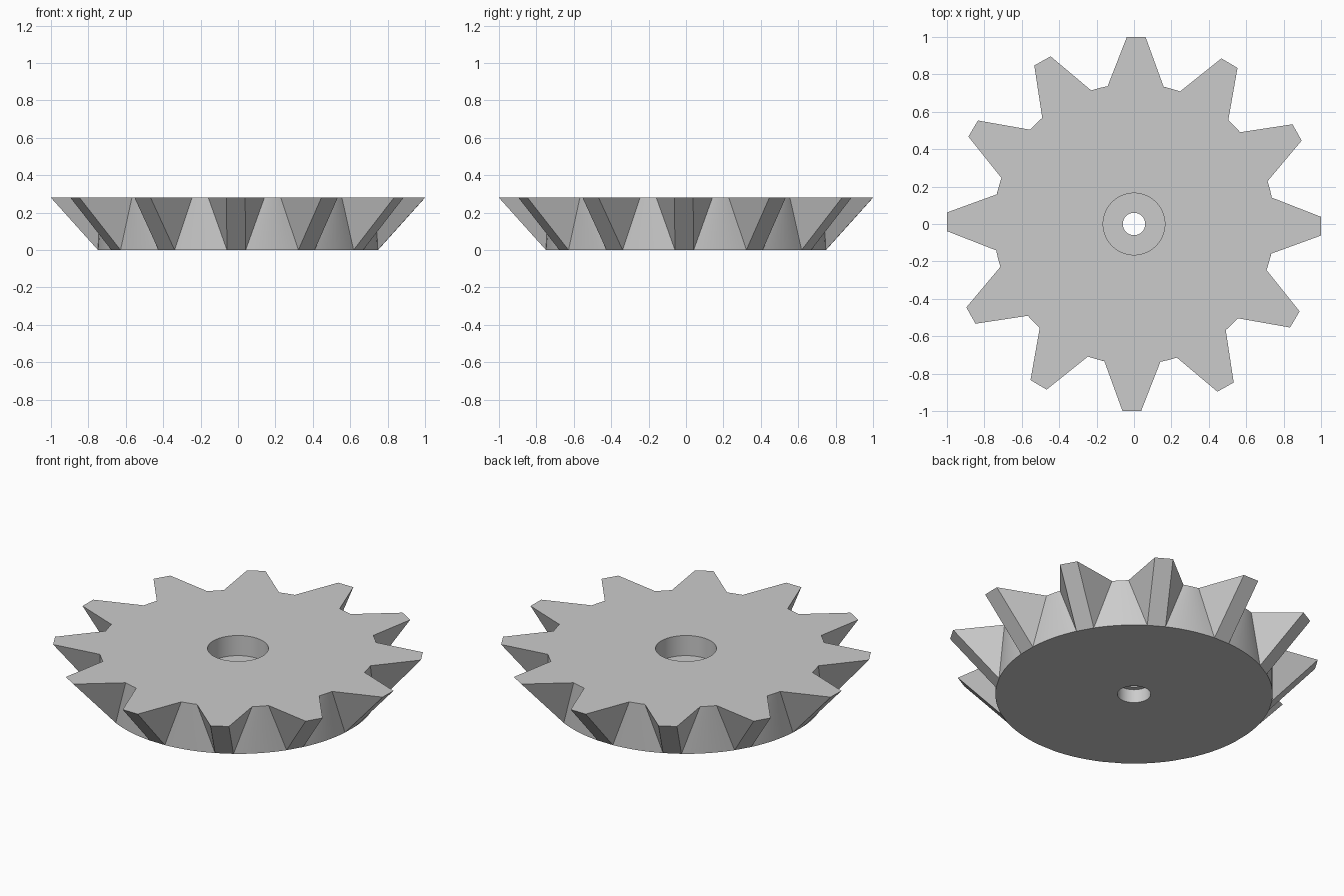
import bpy, bmesh, math
from mathutils import Vector, Matrix

cube = bpy.data.objects.get("Cube")
if cube:
    bpy.data.objects.remove(cube, do_unlink=True)

TEETH = 12
PITCH = math.tau / TEETH
TURN = -0.012            # slight turn of the whole ring of teeth
HEIGHT = 0.28
ROOT, TIP = 0.75, 1.0    # radii of the body and the tooth tips
TIP_HALF, ROOT_HALF = 0.05, 0.15
STEPS = 8                # wall segments between two teeth

steel = bpy.data.materials.new("steel_grey")
steel.use_nodes = True
grey = (0.6, 0.6, 0.6, 1)
steel.diffuse_color = grey
steel.node_tree.nodes["Principled BSDF"].inputs["Base Color"].default_value = grey

bm = bmesh.new()


def polar(radius, angle, z):
    return bm.verts.new((radius * math.cos(angle), radius * math.sin(angle), z))


def circle(radius, z, count=64):
    return [polar(radius, math.tau * i / count, z) for i in range(count)]


def band(lower, upper):
    """Join two equal rings with quads."""
    for i in range(len(lower)):
        j = (i + 1) % len(lower)
        bm.faces.new((lower[i], lower[j], upper[j], upper[i]))


def fill(outer, inner):
    """Fill the flat area between two closed rings."""
    edges = []
    for ring in (outer, inner):
        for a, b in zip(ring, ring[1:] + ring[:1]):
            edges.append(bm.edges.get((a, b)) or bm.edges.new((a, b)))
    bmesh.ops.triangle_fill(bm, edges=edges, use_beauty=True, normal=(0, 0, 1))


# Walls between the teeth, widening towards the base
low_angle = math.asin(TIP_HALF / ROOT)
high_angle = math.asin(ROOT_HALF / ROOT)
walls = []
for t in range(TEETH):
    start = t * PITCH + TURN
    low, high = [], []
    for s in range(STEPS + 1):
        f = s / STEPS
        low.append(polar(ROOT, start + low_angle + f * (PITCH - 2 * low_angle), 0))
        high.append(polar(ROOT, start + high_angle + f * (PITCH - 2 * high_angle), HEIGHT))
    for s in range(STEPS):
        bm.faces.new((low[s], low[s + 1], high[s + 1], high[s]))
    walls.append((low, high))

# Teeth: a sloping outer face and two triangular flanks each
top_outline, base_outline = [], []
for t, (low, high) in enumerate(walls):
    before_low, before_high = walls[t - 1]
    spin = Matrix.Rotation(t * PITCH + TURN, 3, "Z")
    right, left = [bm.verts.new(spin @ Vector((TIP, side * TIP_HALF, HEIGHT)))
                   for side in (-1, 1)]
    bm.faces.new((before_low[-1], low[0], left, right))
    bm.faces.new((before_low[-1], right, before_high[-1]))
    bm.faces.new((low[0], high[0], left))
    top_outline += [right, left] + high
    base_outline += low

# Stepped bore: wide recess above, narrow hole, shallow recess below
bore = [circle(r, z) for r, z in
        ((0.165, HEIGHT), (0.165, 0.16), (0.06, 0.16), (0.06, 0.08), (0.09, 0.08), (0.09, 0))]
for upper, lower in zip(bore, bore[1:]):
    band(lower, upper)

# Flat top and base
fill(top_outline, bore[0])
fill(base_outline, bore[-1])
bmesh.ops.recalc_face_normals(bm, faces=bm.faces)

mesh = bpy.data.meshes.new("bevel_gear")
bm.to_mesh(mesh)
bm.free()
mesh.materials.append(steel)
gear = bpy.data.objects.new("bevel_gear", mesh)
bpy.context.collection.objects.link(gear)
bpy.ops.object.select_all(action="DESELECT")
gear.select_set(True)
bpy.context.view_layer.objects.active = gear
bpy.ops.object.shade_smooth_by_angle(angle=math.radians(30))
